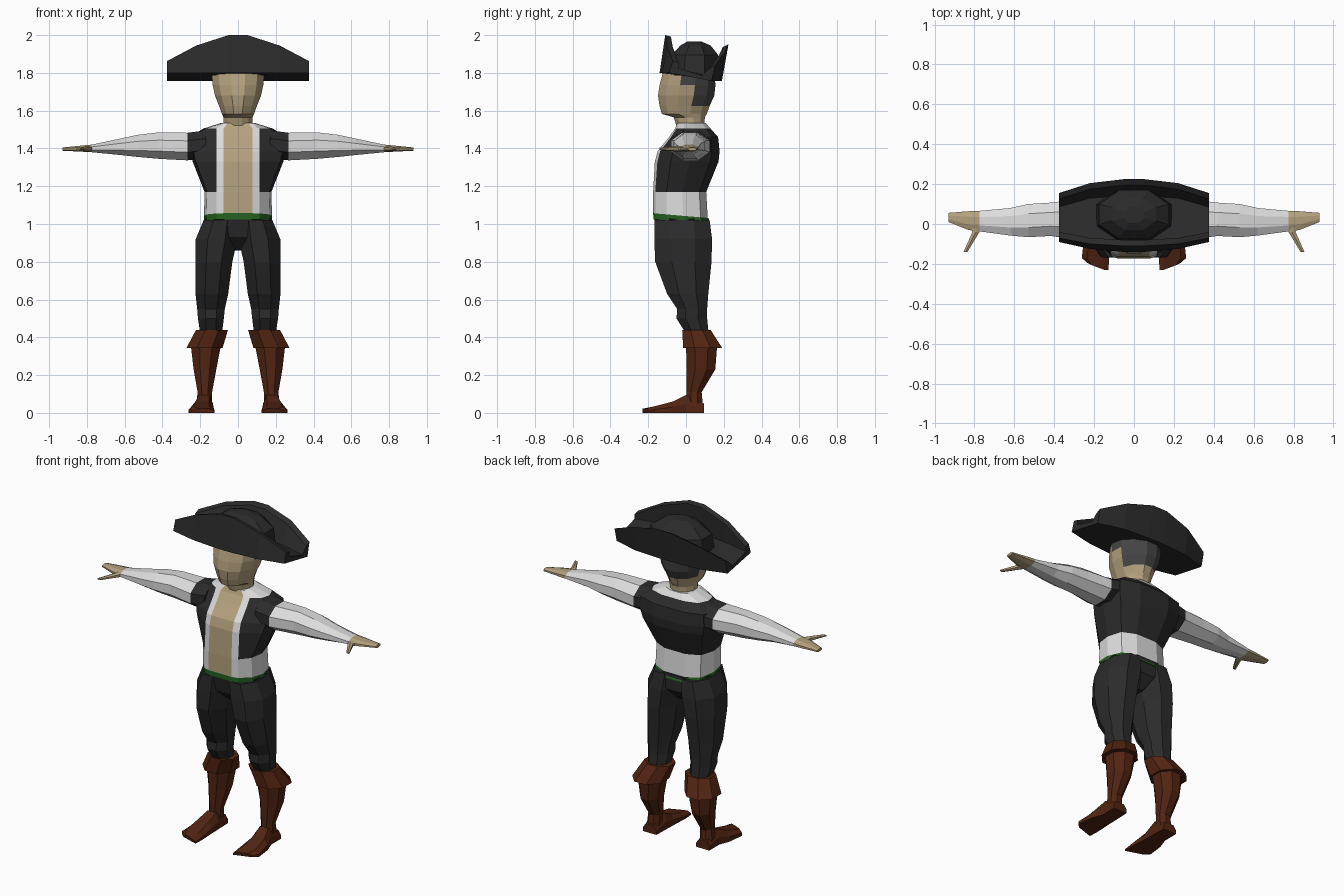
import bpy, bmesh, math
from mathutils import Vector

if "Cube" in bpy.data.objects:
    bpy.data.objects.remove(bpy.data.objects["Cube"])


def mat(name, rgb):
    m = bpy.data.materials.new(name)
    m.diffuse_color = (*rgb, 1)
    m.use_nodes = True
    m.node_tree.nodes["Principled BSDF"].inputs["Base Color"].default_value = m.diffuse_color
    return m


COAT = mat("charcoal cloth", (0.024, 0.024, 0.024))
WHITE = mat("white linen", (0.72, 0.72, 0.72))
SKIN = mat("skin", (0.46, 0.36, 0.21))
GREEN = mat("green sash", (0.02, 0.13, 0.016))
BOOT = mat("brown leather", (0.085, 0.018, 0.006))
HAIR = mat("grey hair", (0.06, 0.06, 0.062))


def skin_rings(name, rings, mats, rule=None, mirror=False):
    """Bridge equal-sized rings of points, cap both ends, colour by rule(centre)."""
    bm = bmesh.new()
    vs = [[bm.verts.new(p) for p in r] for r in rings]
    n = len(vs[0])
    for a, b in zip(vs, vs[1:]):
        for i in range(n):
            j = (i + 1) % n
            bm.faces.new((a[i], a[j], b[j], b[i]))
    bm.faces.new(vs[0])
    bm.faces.new(vs[-1])
    bmesh.ops.recalc_face_normals(bm, faces=bm.faces)
    if rule:
        for f in bm.faces:
            f.material_index = rule(f.calc_center_median())
    me = bpy.data.meshes.new(name)
    bm.to_mesh(me)
    bm.free()
    for m in mats:
        me.materials.append(m)
    ob = bpy.data.objects.new(name, me)
    bpy.context.collection.objects.link(ob)
    if mirror:
        ob.modifiers.new("Mirror", 'MIRROR')
    return ob


def loft(name, axis, spec, mats, rule=None, mirror=False, n=8):
    """spec rows: position on axis, then min/max of the two other axes in xyz order."""
    k = 1 / math.cos(math.pi / n)
    others = [i for i in range(3) if i != axis]
    rings = []
    for t, a0, a1, b0, b1 in spec:
        ring = []
        for i in range(n):
            ang = 2 * math.pi * (i + 0.5) / n
            p = Vector()
            p[axis] = t
            p[others[0]] = (a0 + a1) / 2 + (a1 - a0) / 2 * k * math.cos(ang)
            p[others[1]] = (b0 + b1) / 2 + (b1 - b0) / 2 * k * math.sin(ang)
            ring.append(p)
        rings.append(ring)
    return skin_rings(name, rings, mats, rule, mirror)


# Torso: shirt, open vest, bare chest and sash in one body
def torso_ring(z, hw, yf, yb, tilt):
    d = yb - yf
    half = [(min(.077, hw * .6), yf), (min(.115, hw * .8), yf + .04 * d),
            (hw * .93, yf + .25 * d), (hw, yf + .55 * d),
            (hw * .85, yb - .13 * d), (hw * .4, yb)]
    pts = half + [(-x, y) for x, y in reversed(half)]
    return [(x, y, z + tilt * (y - yf) / d) for x, y in pts]


def torso_colour(c):
    drop = -.025 * (c.y + .17) / .28
    if c.z < 1.057 + drop:
        return 2
    if abs(c.x) < .02 and c.y < 0:
        return 3
    if c.z < 1.16 or c.z > 1.512:
        return 1
    return 1 if abs(c.x) < .105 and c.y < -.035 else 0


skin_rings("torso", [torso_ring(*r) for r in (
    (1.025, .178, -.172, .125, -.025), (1.057, .18, -.174, .115, -.025),
    (1.17, .177, -.174, .107, 0), (1.33, .24, -.165, .172, 0),
    (1.385, .255, -.15, .178, 0), (1.46, .25, -.09, .17, 0),
    (1.505, .185, -.058, .13, 0), (1.535, .09, -.045, .105, 0))],
    [COAT, WHITE, GREEN, SKIN], torso_colour)

# Arms with vest shoulder, white sleeve and hand
loft("arm", 0, (
    (.17, -.08, .14, 1.35, 1.495), (.268, -.08, .125, 1.337, 1.483),
    (.42, -.06, .107, 1.345, 1.485), (.53, -.066, .10, 1.355, 1.472),
    (.62, -.058, .08, 1.365, 1.453), (.775, -.037, .066, 1.38, 1.42),
    (.83, -.03, .064, 1.383, 1.415), (.93, .01, .056, 1.388, 1.405)),
    [COAT, WHITE, SKIN], lambda c: 0 if c.x < .25 else 1 if c.x < .775 else 2, True)
loft("thumb", 1, ((.0, .76, .83, 1.385, 1.412), (-.04, .775, .81, 1.385, 1.412),
                  (-.14, .835, .855, 1.392, 1.403)), [SKIN], mirror=True, n=6)

# Head and neck, hair on the back
loft("head", 2, (
    (1.50, -.075, .075, -.045, .095), (1.565, -.077, .077, -.065, .10),
    (1.583, -.085, .085, -.128, .11), (1.625, -.10, .10, -.14, .125),
    (1.68, -.122, .122, -.148, .15), (1.735, -.134, .134, -.14, .156),
    (1.81, -.14, .14, -.12, .15)), [SKIN, HAIR],
    lambda c: int(c.z > 1.63 and c.y > (1.78 - c.z) * .4 - .02), n=12)

# Hat brim: U-shaped section swept across, flaps tallest at the middle
T = .03
FZ, BZ = 1.80, 1.757


def brim_ring(x, yf0, yf1, zf, yb0, yb1, zb):
    return [(x, yf0, FZ), (x, yf1, zf), (x, yf1 + T, zf - .008), (x, yf0 + T + .02, FZ + .025),
            (x, yb0 - T - .02, BZ + .03), (x, yb1 - T, zb - .015), (x, yb1, zb), (x, yb0, BZ)]


half = [(.05, -.14, -.11, 2.0, .19, .225, 1.952), (.22, -.125, -.10, 1.945, .18, .205, 1.91),
        (.377, -.09, -.07, 1.862, .135, .155, 1.84)]
stations = [(-r[0],) + r[1:] for r in reversed(half)] + half
skin_rings("hat_brim", [brim_ring(*s) for s in stations], [COAT])
loft("hat_crown", 2, (
    (1.785, -.19, .19, -.09, .175), (1.895, -.175, .175, -.075, .17),
    (1.945, -.11, .11, -.03, .13), (1.965, -.05, .05, .005, .085)), [COAT])

# Trousers: hips wedge and two legs
loft("hips", 2, ((.86, -.03, .03, -.07, .06), (.93, -.12, .12, -.145, .12),
                 (1.03, -.176, .176, -.168, .122)), [COAT])
loft("trouser_leg", 2, (
    (.42, .085, .20, .0, .12), (.50, .075, .212, -.05, .112), (.55, .07, .216, -.047, .112),
    (.63, .052, .225, -.10, .118), (.80, .03, .226, -.163, .135),
    (.92, .003, .224, -.168, .138), (1.02, .005, .182, -.166, .125)), [COAT], mirror=True)

# Boots: flared cuff, shaft and foot
loft("boot_cuff", 2, ((.343, .082, .273, -.015, .192), (.44, .053, .222, -.02, .13)),
     [BOOT], mirror=True)
loft("boot_shaft", 2, (
    (.03, .14, .222, .0, .09), (.11, .137, .214, .002, .083), (.23, .115, .235, .004, .155),
    (.36, .09, .25, .0, .165)), [BOOT], mirror=True)
foot = []
for y, x0, x1, h in ((.095, .135, .225, .05), (.0, .132, .225, .095),
                     (-.07, .13, .25, .06), (-.17, .125, .262, .034), (-.23, .128, .235, .022)):
    s = .2 * (x1 - x0)
    toe = .035 if y < -.2 else 0
    foot.append([(x0, y, 0), (x1, y + toe, 0), (x1, y + toe, h * .5),
                 (x1 - s, y + toe * .7, h), (x0 + s, y, h), (x0, y, h * .5)])
skin_rings("boot_foot", foot, [BOOT], mirror=True)
